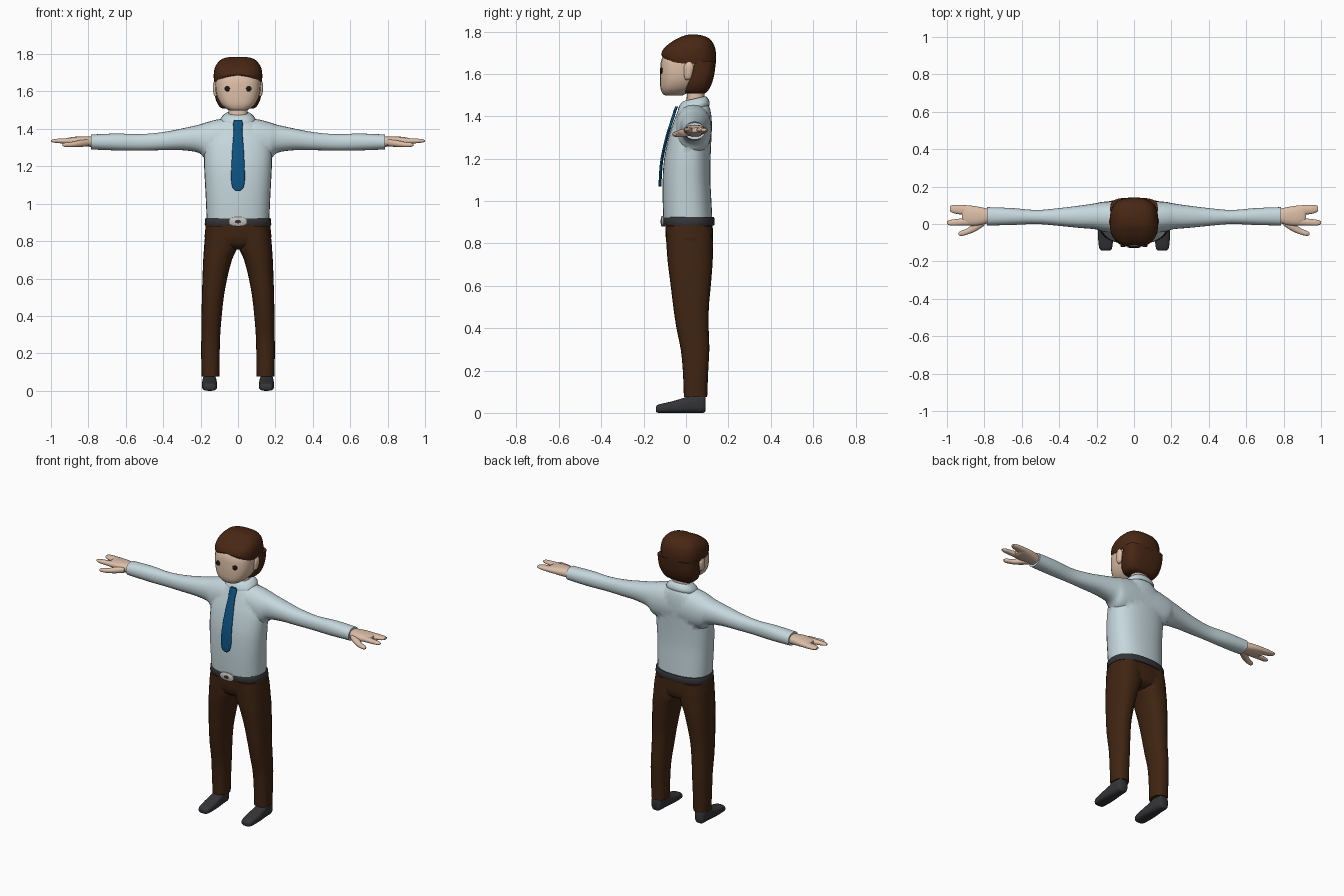
import bpy, bmesh, math
from mathutils import Vector


def material(name, rgb):
    m = bpy.data.materials.new(name)
    m.diffuse_color = (*rgb, 1)
    return m


SHIRT = material("pale blue cloth", (0.56, 0.68, 0.72))
BROWN = material("dark brown cloth", (0.05, 0.018, 0.006))
HAIR = material("brown hair", (0.065, 0.02, 0.007))
SKIN = material("skin", (0.72, 0.52, 0.39))
TIE = material("blue silk", (0.004, 0.085, 0.22))
LEATHER = material("black leather", (0.035, 0.035, 0.04))
METAL = material("pale metal", (0.55, 0.53, 0.5))
EYE = material("dark eye", (0.015, 0.009, 0.007))


def catmull(rings, steps):
    """Smoothly interpolate between rings."""
    out = []
    R = [Vector(r) for r in rings]
    for i in range(len(R) - 1):
        p0, p1, p2, p3 = R[max(i - 1, 0)], R[i], R[i + 1], R[min(i + 2, len(R) - 1)]
        for s in range(steps):
            t = s / steps
            out.append(0.5 * (2 * p1 + (p2 - p0) * t + (2 * p0 - 5 * p1 + 4 * p2 - p3) * t * t
                              + (3 * p1 - p0 - 3 * p2 + p3) * t ** 3))
    return out + [R[-1]]


def finish(ob):
    for p in ob.data.polygons:
        p.use_smooth = True
    ob.data.set_sharp_from_angle(angle=math.radians(45))


def loft(name, axis, rings, mat, n=24, p=2.4, steps=4, mirror=False, rule=None):
    """Skin superellipse rings (t, a0, a1, b0, b1) along an axis."""
    bm = bmesh.new()
    loops = []
    for t, a0, a1, b0, b1 in catmull(rings, steps):
        loop = []
        for k in range(n):
            c, s = math.cos(2 * math.pi * k / n), math.sin(2 * math.pi * k / n)
            a = (a0 + a1) / 2 + (a1 - a0) / 2 * math.copysign(abs(c) ** (2 / p), c)
            b = (b0 + b1) / 2 + (b1 - b0) / 2 * math.copysign(abs(s) ** (2 / p), s)
            co = Vector({"x": (t, a, b), "y": (a, t, b), "z": (a, b, t)}[axis])
            loop.append(bm.verts.new(rule(co) if rule else co))
        loops.append(loop)
    for u, v in zip(loops, loops[1:]):
        for k in range(n):
            bm.faces.new((u[k], u[(k + 1) % n], v[(k + 1) % n], v[k]))
    bm.faces.new(loops[0])
    bm.faces.new(loops[-1])
    bmesh.ops.recalc_face_normals(bm, faces=bm.faces)
    me = bpy.data.meshes.new(name)
    bm.to_mesh(me)
    bm.free()
    me.materials.append(mat)
    ob = bpy.data.objects.new(name, me)
    bpy.context.collection.objects.link(ob)
    if mirror:
        ob.modifiers.new("Mirror", "MIRROR").use_mirror_merge = False
    finish(ob)
    return ob


def union(ob, other):
    """Fuse another part into ob and remove it."""
    mod = ob.modifiers.new("Union", "BOOLEAN")
    mod.operation, mod.solver, mod.object = "UNION", "EXACT", other
    dg = bpy.context.evaluated_depsgraph_get()
    dg.update()
    me = bpy.data.meshes.new_from_object(ob.evaluated_get(dg))
    ob.modifiers.clear()
    ob.data = me
    bpy.data.objects.remove(other)
    finish(ob)


# Shirt: torso fused with one sleeve loft running from wrist to wrist
shirt = loft("shirt", "z", [
    (0.90, -.167, .167, -.106, .125), (1.0, -.171, .171, -.11, .12),
    (1.1, -.176, .176, -.11, .115), (1.2, -.181, .181, -.103, .116),
    (1.3, -.18, .18, -.083, .12), (1.37, -.16, .16, -.06, .122),
    (1.43, -.11, .11, -.037, .115), (1.465, -.06, .06, -.02, .10)], SHIRT, n=32)
half = [(0.10, -.05, .122, 1.22, 1.452), (0.17, -.04, .118, 1.235, 1.435),
        (0.21, -.028, .11, 1.272, 1.422), (0.30, -.02, .097, 1.286, 1.402),
        (0.40, -.01, .085, 1.286, 1.383), (0.52, .0, .075, 1.285, 1.372),
        (0.65, -.005, .085, 1.285, 1.375), (0.785, -.008, .09, 1.29, 1.37)]
sleeves = loft("sleeves", "x", [(-r[0], *r[1:]) for r in reversed(half)]
               + [(0, -.05, .122, 1.22, 1.458)] + half, SHIRT, p=2.2)
union(shirt, sleeves)

# Collar, sloping up to the back
loft("collar", "z", [(1.435, -.092, .092, -.035, .11), (1.45, -.095, .095, -.038, .112),
                     (1.472, -.078, .078, -.026, .102), (1.482, -.062, .062, -.015, .092)],
     SHIRT, steps=2, rule=lambda c: Vector((c.x, c.y, c.z + 0.22 * (c.y - 0.035))))

# Tie, a thin strip hanging over the chest
tie = [(1.068, .010, -.122), (1.085, .028, -.122), (1.13, .037, -.12), (1.2, .035, -.113),
       (1.3, .030, -.091), (1.39, .023, -.063), (1.425, .026, -.052), (1.447, .02, -.044)]
loft("tie", "z", [(z, -w, w, y - .007, y + .007) for z, w, y in tie], TIE, n=16, p=2.8)

# Belt and buckle
loft("belt", "z", [(.884, -.175, .175, -.106, .132), (.89, -.178, .178, -.109, .135),
                   (.918, -.176, .176, -.109, .135), (.924, -.172, .172, -.105, .131)],
     LEATHER, n=32, steps=1)
loft("buckle", "y", [(-.10, -.047, .047, .879, .929), (-.114, -.047, .047, .879, .929),
                     (-.118, -.041, .041, .884, .924)], METAL, p=2.6, steps=1)
loft("buckle_centre", "y", [(-.11, -.016, .016, .895, .913), (-.120, -.016, .016, .895, .913)],
     LEATHER, n=16, steps=1)

# Trousers: pelvis fused with mirrored legs
trousers = loft("trousers", "z", [
    (.755, -.05, .05, -.04, .08), (.775, -.12, .12, -.075, .115),
    (.81, -.174, .174, -.092, .126), (.85, -.176, .176, -.097, .127),
    (.90, -.17, .17, -.098, .125)], BROWN, n=32)
legs = loft("legs", "z", [
    (.075, .10, .194, -.01, .10), (.2, .098, .197, -.015, .105), (.3, .095, .196, -.025, .11),
    (.4, .087, .195, -.045, .107), (.5, .076, .193, -.06, .108), (.6, .058, .19, -.072, .117),
    (.7, .032, .186, -.085, .125), (.76, .006, .182, -.09, .127),
    (.82, .003, .177, -.094, .126), (.88, .003, .168, -.096, .123)], BROWN, mirror=True)
union(trousers, legs)

# Shoes
loft("shoes", "y", [
    (-.142, .13, .172, .006, .028), (-.128, .117, .186, 0, .04), (-.06, .111, .193, 0, .056),
    (0, .114, .191, 0, .075), (.03, .116, .189, 0, .09), (.08, .12, .186, 0, .09),
    (.092, .13, .176, .008, .08)], LEATHER, p=3, mirror=True)

# Hands: palm, finger group, forefinger and thumb
loft("palms", "x", [(.77, .008, .078, 1.302, 1.358), (.82, -.006, .09, 1.307, 1.36),
                    (.87, -.01, .098, 1.312, 1.358), (.905, .0, .1, 1.317, 1.353),
                    (.92, .01, .095, 1.325, 1.346)], SKIN, mirror=True)
loft("fingers", "x", [(.87, .048, .097, 1.318, 1.352), (.92, .05, .102, 1.32, 1.35),
                      (.965, .058, .102, 1.325, 1.347), (.985, .07, .096, 1.331, 1.342)],
     SKIN, n=16, mirror=True)
loft("forefingers", "x", [(.87, -.008, .035, 1.318, 1.352), (.92, -.008, .03, 1.321, 1.35),
                          (.98, -.008, .022, 1.326, 1.346), (1.0, .0, .014, 1.332, 1.34)],
     SKIN, n=16, mirror=True)
loft("thumbs", "x", [(.80, -.008, .04, 1.308, 1.345), (.845, -.038, .015, 1.303, 1.34),
                     (.89, -.056, -.022, 1.302, 1.33), (.925, -.064, -.037, 1.304, 1.326),
                     (.938, -.058, -.046, 1.31, 1.32)], SKIN, n=16, mirror=True)

# Neck and head
loft("neck", "z", [(1.45, -.052, .052, .0, .09), (1.54, -.05, .05, .008, .085)], SKIN, steps=1)
loft("head", "z", [
    (1.497, -.038, .038, -.095, -.02), (1.506, -.06, .06, -.11, .0),
    (1.53, -.09, .09, -.12, .04), (1.57, -.112, .112, -.123, .08),
    (1.62, -.121, .121, -.122, .10), (1.67, -.119, .119, -.115, .11),
    (1.72, -.10, .10, -.085, .10), (1.75, -.06, .06, -.04, .08)], SKIN, p=2.7)
loft("ears", "z", [(1.572, .11, .12, -.002, .016), (1.585, .108, .13, -.008, .026),
                   (1.63, .108, .135, -.01, .036), (1.655, .108, .128, .0, .03)],
     SKIN, n=16, mirror=True)
loft("eyes", "y", [(-.108, .043, .073, 1.60, 1.63), (-.119, .043, .073, 1.60, 1.63),
                   (-.122, .048, .068, 1.605, 1.625)], EYE, n=16, p=2, steps=1, mirror=True)


# Hair: fringe arched at the front with a shallow centre parting, plus back
def fringe(c):
    c = c.copy()
    if c.y < -0.03:
        low = max(0, (1.70 - c.z) / 0.05)
        c.z += 0.036 * low * max(0, 1 - (c.x / 0.125) ** 2)
        if abs(c.x) < 0.004:
            c.y += 0.008
    return c


loft("hair_top", "z", [
    (1.65, -.127, .127, -.114, .141), (1.68, -.13, .13, -.119, .142),
    (1.715, -.127, .127, -.11, .139), (1.745, -.115, .115, -.078, .128),
    (1.768, -.094, .094, -.04, .108), (1.78, -.068, .068, -.01, .08),
    (1.785, -.035, .035, .01, .055)], HAIR, n=32, p=2.6, rule=fringe)
loft("hair_back", "z", [
    (1.508, -.08, .08, .0, .088), (1.52, -.1, .1, -.01, .104), (1.555, -.118, .118, -.008, .122),
    (1.60, -.126, .126, .008, .134), (1.66, -.128, .128, .02, .141)], HAIR, p=3.2)
